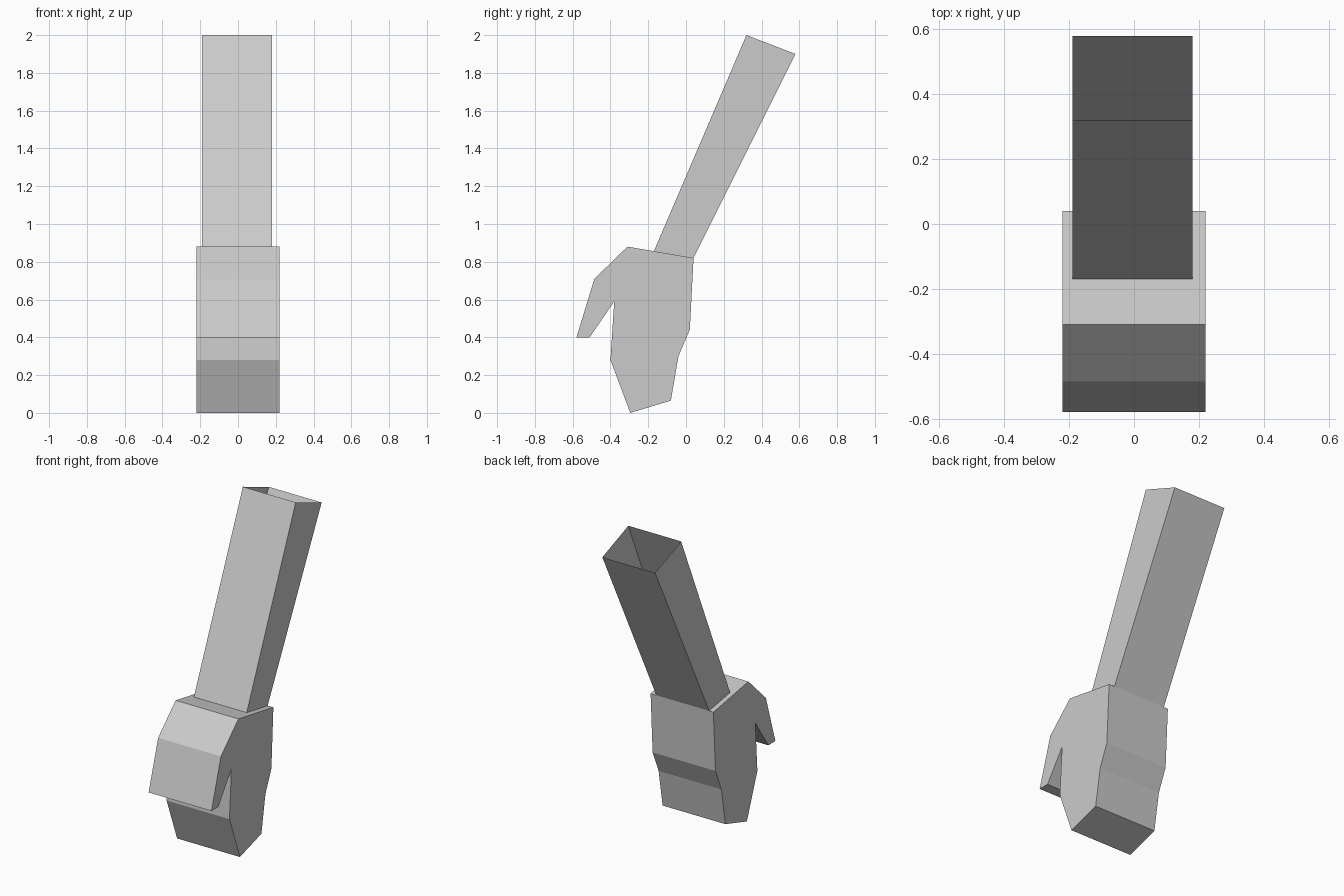
import bpy, bmesh

if "Cube" in bpy.data.objects:
    bpy.data.objects.remove(bpy.data.objects["Cube"])


def finish(bm, name):
    bmesh.ops.recalc_face_normals(bm, faces=bm.faces)
    mesh = bpy.data.meshes.new(name)
    bm.to_mesh(mesh)
    bm.free()
    obj = bpy.data.objects.new(name, mesh)
    bpy.context.collection.objects.link(obj)
    return obj


def ring(bm, x, profile):
    return [bm.verts.new((x, y, z)) for y, z in profile]


HAND_HALF = 0.22
ARM_L, ARM_R = -0.19, 0.18
wrist_front, wrist_back = (-0.17, 0.856), (0.04, 0.82)

# Mitten hand: side profile from the knuckle side of the wrist, round to the thumb
profile = [(-0.31, 0.88), (0.04, 0.82), (0.02, 0.44), (-0.04, 0.30),
           (-0.08, 0.065), (-0.295, 0.0), (-0.40, 0.28), (-0.38, 0.59),
           (-0.51, 0.40), (-0.58, 0.40), (-0.485, 0.71)]
bm = bmesh.new()
left = ring(bm, -HAND_HALF, profile)
right = ring(bm, HAND_HALF, profile)
bm.faces.new(left)
bm.faces.new(right[::-1])
n = len(profile)
for i in range(1, n):
    j = (i + 1) % n
    bm.faces.new((left[i], right[i], right[j], left[j]))

# Wrist surface: U-shaped rim around the arm opening
la, lb = ring(bm, ARM_L, [wrist_front, wrist_back])
ra, rb = ring(bm, ARM_R, [wrist_front, wrist_back])
bm.faces.new((left[0], left[1], lb, la))
bm.faces.new((right[1], right[0], ra, rb))
bm.faces.new((right[0], left[0], la, ra))
finish(bm, "hand")

# Forearm: tapered tube, open at the top
bm = bmesh.new()
loops = []
for front, back in ((wrist_front, wrist_back), ((0.32, 2.0), (0.58, 1.90))):
    loops.append([bm.verts.new((x, *p)) for x, p in
                  ((ARM_L, front), (ARM_R, front), (ARM_R, back), (ARM_L, back))])
low, high = loops
for i in range(4):
    j = (i + 1) % 4
    bm.faces.new((low[i], low[j], high[j], high[i]))
finish(bm, "forearm")
